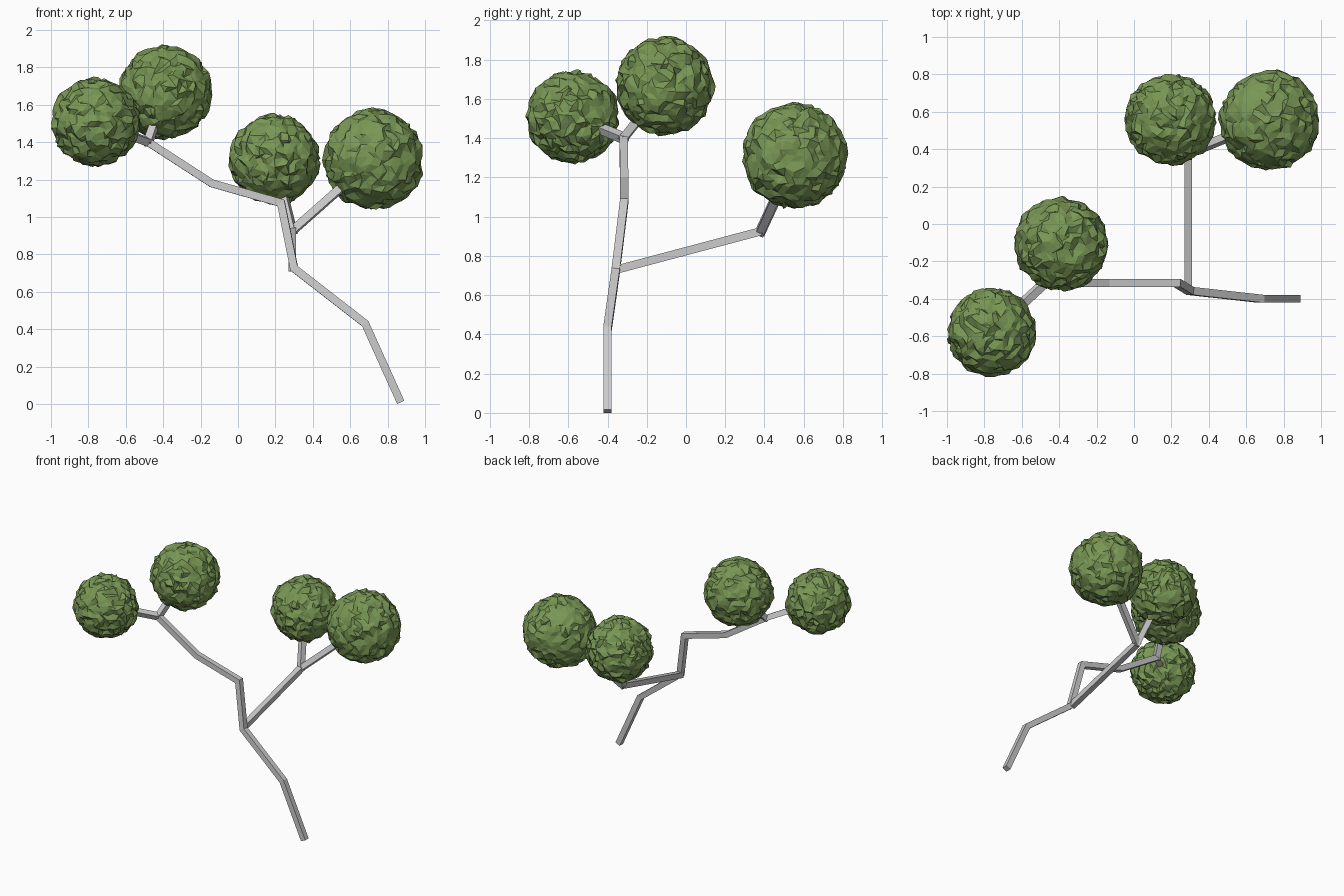
import bpy, bmesh, random
from mathutils import Vector

if "Cube" in bpy.data.objects:
    bpy.data.objects.remove(bpy.data.objects["Cube"])

random.seed(4)
HALF = 0.021  # half thickness of all wood

leaf = bpy.data.materials.new("leaf_green")
leaf.diffuse_color = (0.19, 0.31, 0.09, 1)
leaf.use_nodes = True
leaf.node_tree.nodes["Principled BSDF"].inputs["Base Color"].default_value = leaf.diffuse_color


def finish(bm, name, mat=None):
    bmesh.ops.recalc_face_normals(bm, faces=bm.faces)
    me = bpy.data.meshes.new(name)
    bm.to_mesh(me)
    bm.free()
    ob = bpy.data.objects.new(name, me)
    bpy.context.collection.objects.link(ob)
    if mat:
        me.materials.append(mat)


def branch(name, path, side):
    """Square bar mitred along a path."""
    pts = [Vector(p) for p in path]
    dirs = [(b - a).normalized() for a, b in zip(pts, pts[1:])]
    side = Vector(side)
    u = (side - dirs[0] * side.dot(dirs[0])).normalized()
    v = dirs[0].cross(u)
    ring = [pts[0] + (u * a + v * b) * HALF
            for a, b in ((1, 1), (-1, 1), (-1, -1), (1, -1))]
    bm = bmesh.new()
    prev = [bm.verts.new(c) for c in ring]
    bm.faces.new(prev)
    for i, d in enumerate(dirs):
        n = d + dirs[min(i + 1, len(dirs) - 1)]
        # slide the ring along the bar to the mitre plane
        ring = [c + d * ((pts[i + 1] - c).dot(n) / d.dot(n)) for c in ring]
        cur = [bm.verts.new(c) for c in ring]
        for k in range(4):
            j = (k + 1) % 4
            bm.faces.new((prev[k], prev[j], cur[j], cur[k]))
        prev = cur
    bm.faces.new(prev)
    finish(bm, name)


def foliage(name, centre, radius, jitter=0.014):
    """Rough faceted ball of leaves."""
    bm = bmesh.new()
    bmesh.ops.create_icosphere(bm, subdivisions=4, radius=radius - jitter * 0.9)
    for vert in bm.verts:
        vert.co += Vector([random.uniform(-jitter, jitter) for _ in range(3)])
        vert.co += Vector(centre)
    finish(bm, name, leaf)


# Crooked trunk and the long side limb
fork_left = (-0.48, -0.318, 1.40)
fork_right = (0.29, 0.38, 0.925)
branch("trunk", [(0.87, -0.40, 0.009), (0.68, -0.40, 0.43), (0.30, -0.358, 0.725),
                 (0.23, -0.315, 1.075), (-0.14, -0.315, 1.18), fork_left], (0, 1, 0))
branch("side_limb", [(0.29, -0.355, 0.73), fork_right], (1, 0, 0))

# Leaf balls, each on a twig from its fork
crowns = [
    ("left_front", fork_left, (-0.762, -0.578, 1.508), 0.243),
    ("left_back", fork_left, (-0.39, -0.108, 1.665), 0.258),
    ("right_inner", fork_right, (0.195, 0.558, 1.308), 0.25),
    ("right_outer", fork_right, (0.725, 0.555, 1.31), 0.276),
]
for name, fork, centre, radius in crowns:
    start, end = Vector(fork), Vector(centre)
    back = (end - start).normalized() * 0.015
    branch("twig_" + name, [start - back, start.lerp(end, 0.75)], (0.3, 1, 0))
    foliage("foliage_" + name, centre, radius)
